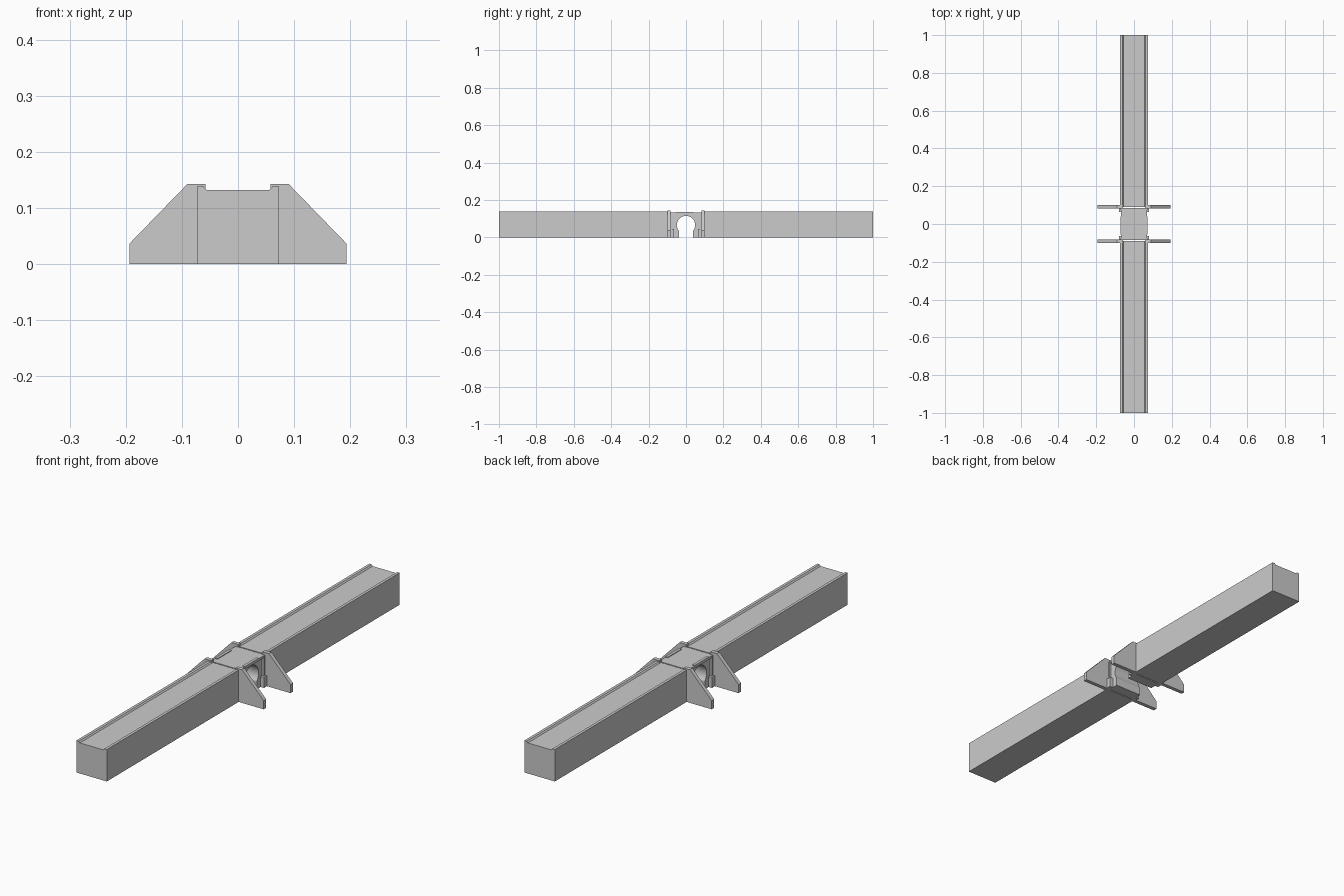
import bpy, bmesh, math
from mathutils import Vector

if "Cube" in bpy.data.objects:
    bpy.data.objects.remove(bpy.data.objects["Cube"])


def prism(name, profile, axis, start, end):
    """Extrude a closed 2D profile along x (y,z profile) or y (x,z profile)."""
    def place(p, t):
        return Vector((t, p[0], p[1])) if axis == 'x' else Vector((p[0], t, p[1]))
    bm = bmesh.new()
    verts = [bm.verts.new(place(p, start)) for p in profile]
    face = bm.faces.new(verts)
    ext = bmesh.ops.extrude_face_region(bm, geom=[face])
    moved = [g for g in ext['geom'] if isinstance(g, bmesh.types.BMVert)]
    bmesh.ops.translate(bm, verts=moved, vec=place((0, 0), end - start))
    bmesh.ops.recalc_face_normals(bm, faces=bm.faces)
    mesh = bpy.data.meshes.new(name)
    bm.to_mesh(mesh)
    bm.free()
    obj = bpy.data.objects.new(name, mesh)
    bpy.context.collection.objects.link(obj)
    return obj


def rect(a0, a1, z0, z1):
    return [(a0, z0), (a1, z0), (a1, z1), (a0, z1)]


# Embankment halves with raised edge rims along the top
half = [(0.073, 0), (0.073, 0.138), (0.061, 0.138), (0.056, 0.132)]
bank = half + [(-x, z) for x, z in reversed(half)]
for label, s in (("front", -1), ("back", 1)):
    prism(f"{label}_embankment", bank, 'y', s * 0.09, s * 1.0)

# Culvert barrel: horseshoe opening, open at the bottom
cz, r = 0.066, 0.049
arch = []
for i in range(25):
    a = math.radians(-40 + 260 * i / 24)
    arch.append((r * math.cos(a), cz + r * math.sin(a)))
opening = [(arch[0][0], 0)] + arch + [(arch[-1][0], 0)]
barrel = [(0.085, 0)] + [(0.085, 0.132), (-0.085, 0.132), (-0.085, 0)] + opening[::-1]
culvert = prism("culvert_barrel", barrel, 'x', -0.064, 0.064)
bpy.context.view_layer.objects.active = culvert
culvert.select_set(True)
bpy.ops.object.shade_smooth_by_angle(angle=math.radians(30))

# Deck edge over each portal
wing = [(0.058, 0), (0.193, 0), (0.193, 0.037), (0.09, 0.143), (0.058, 0.143)]
for side, sx in (("left", -1), ("right", 1)):
    prism(f"{side}_deck_edge", rect(-0.085, 0.085, 0.122, 0.132), 'x', sx * 0.06, sx * 0.07)
    prism(f"{side}_rim_strip", rect(-0.055, 0.04, 0.128, 0.135), 'x', sx * 0.059, sx * 0.071)
    for end, sy in (("front", -1), ("back", 1)):
        # Sloping wing walls
        prism(f"{side}_{end}_wing_wall", [(sx * x, z) for x, z in wing], 'y',
              sy * 0.083, sy * 0.1)
        # Low corner blocks and slim pilasters beside the opening
        prism(f"{side}_{end}_corner_block",
              [(sx * x, z) for x, z in rect(0.055, 0.08, 0, 0.045)], 'y',
              sy * 0.063, sy * 0.085)
        prism(f"{side}_{end}_pilaster",
              [(sx * x, z) for x, z in rect(0.055, 0.072, 0, 0.13)], 'y',
              sy * 0.074, sy * 0.085)
